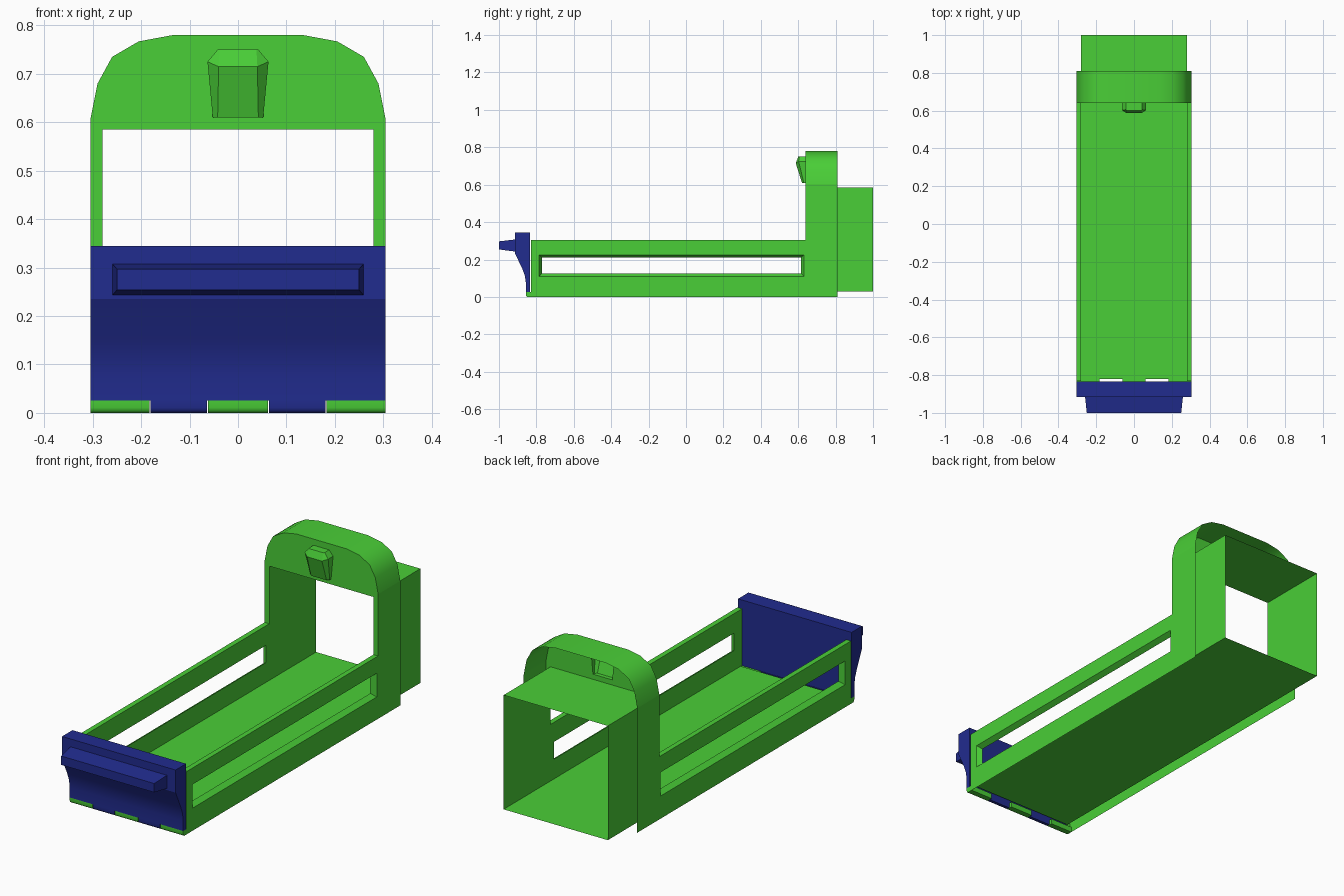
import bpy, bmesh, math
from mathutils import Vector

if "Cube" in bpy.data.objects:
    bpy.data.objects.remove(bpy.data.objects["Cube"], do_unlink=True)


def material(name, rgb):
    m = bpy.data.materials.new(name)
    m.use_nodes = True
    m.diffuse_color = (*rgb, 1)
    m.node_tree.nodes["Principled BSDF"].inputs["Base Color"].default_value = (*rgb, 1)
    return m


GREEN = material("bright_green", (0.068, 0.62, 0.038))
BLUE = material("navy_blue", (0.0155, 0.025, 0.275))

W, IN = 0.305, 0.28            # outer and inner half widths
FRONT, ARCH, BACK, END = -0.83, 0.64, 0.81, 1.0
FLOOR, RAIL, SPRING, ROOF = 0.03, 0.305, 0.605, 0.585


def finish(name, bm, mat, smooth=None, mirror=False):
    me = bpy.data.meshes.new(name)
    bm.to_mesh(me)
    bm.free()
    me.materials.append(mat)
    ob = bpy.data.objects.new(name, me)
    bpy.context.collection.objects.link(ob)
    if mirror:
        ob.modifiers.new("mirror", "MIRROR").use_mirror_merge = False
    if smooth:
        bpy.ops.object.select_all(action="DESELECT")
        ob.select_set(True)
        bpy.context.view_layer.objects.active = ob
        bpy.ops.object.shade_smooth_by_angle(angle=math.radians(smooth))
    return ob


def face(bm, pts):
    return bm.faces.new([bm.verts.new(p) for p in pts])


def bridge(bm, a, b, closed=True):
    """Quads between two matching point loops."""
    n = len(a)
    for i in range(n if closed else n - 1):
        j = (i + 1) % n
        face(bm, (a[i], a[j], b[j], b[i]))


def holed(bm, outer, hole):
    """Flat sheet with one hole."""
    edges = []
    for loop in (outer, hole):
        vs = [bm.verts.new(p) for p in loop]
        edges += [bm.edges.new((vs[i - 1], vs[i])) for i in range(len(vs))]
    bmesh.ops.triangle_fill(bm, use_beauty=True, edges=edges)


def orient(bm, ref, inward=False):
    """Weld, then turn every face away from (or towards) a point."""
    bmesh.ops.remove_doubles(bm, verts=bm.verts, dist=1e-5)
    bm.normal_update()
    for f in bm.faces:
        away = f.normal.dot(f.calc_center_median() - Vector(ref)) > 0
        if away == inward:
            f.normal_flip()


def prism(name, profile, x0, x1, mat, smooth=None):
    """Closed (y, z) profile extruded along x."""
    bm = bmesh.new()
    a, b = ([(x, y, z) for y, z in profile] for x in (x0, x1))
    bridge(bm, a, b)
    face(bm, a)
    face(bm, b)
    bmesh.ops.remove_doubles(bm, verts=bm.verts, dist=1e-5)
    bmesh.ops.recalc_face_normals(bm, faces=bm.faces)
    return finish(name, bm, mat, smooth)


def rect(x, y0, y1, z0, z1):
    return [(x, y0, z0), (x, y1, z0), (x, y1, z1), (x, y0, z1)]


# Hollow side walls with long slots, mirrored
slot_out = rect(W, -0.785, 0.63, 0.11, 0.225)
slot_in = rect(IN, -0.77, 0.615, 0.126, 0.21)
bm = bmesh.new()


def wall(x, low, back, high):
    return [(x, FRONT, low), (x, back, low), (x, back, high),
            (x, ARCH, high), (x, ARCH, RAIL), (x, FRONT, RAIL)]


holed(bm, wall(W, 0, BACK, SPRING), slot_out)
holed(bm, wall(IN, FLOOR, END, ROOF), slot_in)
face(bm, [(IN, FRONT, RAIL), (W, FRONT, RAIL), (W, ARCH, RAIL), (IN, ARCH, RAIL)])
face(bm, [(IN, FRONT, 0), (W, FRONT, 0), (W, FRONT, RAIL), (IN, FRONT, RAIL)])
orient(bm, (0.2925, -0.1, 0.2))
finish("side_walls", bm, GREEN, mirror=True)

bm = bmesh.new()
bridge(bm, slot_out, slot_in)
orient(bm, (0.2925, -0.1, 0.168), inward=True)
finish("slot_frames", bm, GREEN, mirror=True)

# Floor and the roof of the rear sleeve
for name, y0, z in (("floor", -0.82, FLOOR), ("sleeve_roof", ARCH, ROOF)):
    bm = bmesh.new()
    face(bm, [(-IN, y0, z), (IN, y0, z), (IN, END, z), (-IN, END, z)])
    finish(name, bm, GREEN)

# Arched hood, open at the back
half = [(W, SPRING), (0.29, 0.68), (0.26, 0.735), (0.205, 0.767), (0.135, 0.78)]
arc = half + [(-x, z) for x, z in reversed(half)]
bm = bmesh.new()
bridge(bm, [(x, ARCH, z) for x, z in arc], [(x, BACK, z) for x, z in arc], closed=False)
orient(bm, (0, 0.72, 0.4))
finish("arch_hood", bm, GREEN, smooth=35)

# Front panel of the arch, pierced behind the catch
outline = [(IN, RAIL), (W, RAIL)] + arc + [(-W, RAIL), (-IN, RAIL), (-IN, ROOF), (IN, ROOF)]
right = [(0.052, 0.61), (0.063, 0.725), (0.042, 0.75)]
hole = right + [(-x, z) for x, z in reversed(right)]
bm = bmesh.new()
holed(bm, [(x, ARCH, z) for x, z in outline], [(x, ARCH, z) for x, z in hole])
orient(bm, (0, 2, 0.5))
finish("arch_panel", bm, GREEN)


# Hollow faceted catch
def ring(w, f, y_side, y_front, z_side, z_front):
    r = [(w, ARCH, z_side), (w, y_side, z_side), (f, y_front, z_front)]
    return r + [(-x, y, z) for x, y, z in reversed(r)]


rings = [ring(0.052, 0.042, 0.63, 0.62, 0.61, 0.61),
         ring(0.063, 0.04, 0.602, 0.587, 0.725, 0.715),
         ring(0.042, 0.038, 0.606, 0.6, 0.75, 0.75)]
bm = bmesh.new()
for a, b in zip(rings, rings[1:]):
    bridge(bm, a, b, closed=False)
face(bm, rings[0])
face(bm, rings[-1])
orient(bm, (0, 0.635, 0.69))
finish("catch", bm, GREEN)

# Hinge knuckles: three on the tray, two on the door
knuckle = [(-0.82, 0), (-0.848, 0), (-0.854, 0.004), (-0.856, 0.011), (-0.856, 0.026), (-0.82, 0.026)]
for i, (x0, x1) in enumerate(((-W, -0.183), (-0.062, 0.062), (0.183, W))):
    prism(f"tray_knuckle_{i + 1}", knuckle, x0, x1, GREEN, smooth=50)
door_knuckle = [(y - 0.013 if y > -0.83 else y, z) for y, z in knuckle]
for name, x0, x1 in (("right", -0.181, -0.064), ("left", 0.064, 0.181)):
    prism(f"door_knuckle_{name}", door_knuckle, x0, x1, BLUE, smooth=50)

# Door with a curved lower front
door = [(-0.835, 0.026), (-0.835, 0.345), (-0.915, 0.345), (-0.915, 0.235),
        (-0.875, 0.15), (-0.862, 0.115), (-0.856, 0.075), (-0.856, 0.026)]
prism("door", door, -W, W, BLUE, smooth=22)

# Tapered pull bar on the door
bm = bmesh.new()
base, tip = ([(-x, y, z0), (x, y, z0), (x, y, z1), (-x, y, z1)]
             for x, y, z0, z1 in ((0.259, -0.915, 0.243, 0.307), (0.25, -1.0, 0.254, 0.297)))
bridge(bm, base, tip)
face(bm, tip)
orient(bm, (0, -0.92, 0.275))
finish("pull_bar", bm, BLUE)
